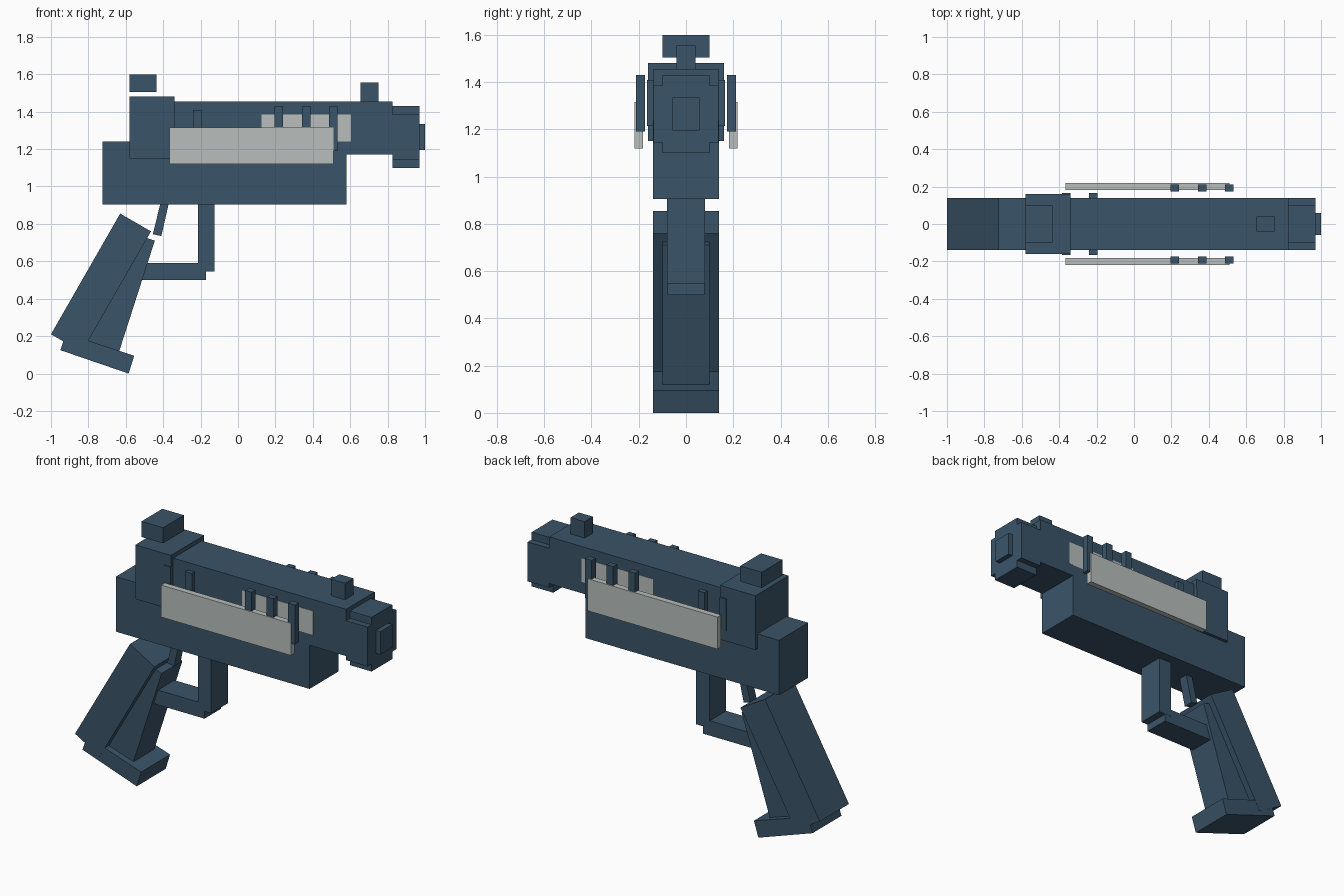
import bpy

cube = bpy.data.objects.get("Cube")
if cube:
    bpy.data.objects.remove(cube, do_unlink=True)


def material(name, rgb):
    m = bpy.data.materials.new(name)
    m.use_nodes = True
    m.diffuse_color = (*rgb, 1)
    bsdf = next(n for n in m.node_tree.nodes if n.type == 'BSDF_PRINCIPLED')
    bsdf.inputs["Base Color"].default_value = (*rgb, 1)
    return m


BLUE = material("slate_blue", (0.042, 0.088, 0.14))
GREY = material("pale_grey", (0.48, 0.52, 0.51))


def prism(name, outline, y0, y1, mat=BLUE):
    """Extrude a clockwise-from-top-left (x, z) outline from y0 to y1."""
    n = len(outline)
    verts = [(x, y, z) for y in (y0, y1) for x, z in outline]
    faces = [tuple(range(n))[::-1], tuple(range(n, 2 * n))]
    faces += [(i, (i + 1) % n, (i + 1) % n + n, i + n) for i in range(n)]
    mesh = bpy.data.meshes.new(name)
    mesh.from_pydata(verts, [], faces)
    mesh.materials.append(mat)
    mesh.update()
    obj = bpy.data.objects.new(name, mesh)
    bpy.context.scene.collection.objects.link(obj)
    return obj


def box(name, x0, x1, z0, z1, y0, y1, mat=BLUE):
    return prism(name, [(x0, z1), (x1, z1), (x1, z0), (x0, z0)], y0, y1, mat)


def centred(name, x0, x1, z0, z1, half):
    return box(name, x0, x1, z0, z1, -half, half)


def pair(name, x0, x1, z0, z1, inner, outer, mat=BLUE):
    box("right_" + name, x0, x1, z0, z1, -outer, -inner, mat)
    box("left_" + name, x0, x1, z0, z1, inner, outer, mat)


# Body
centred("lower_frame", -0.725, 0.58, 0.905, 1.24, 0.14)
centred("slide", -0.35, 0.825, 1.17, 1.455, 0.138)
centred("rear_block", -0.58, -0.34, 1.15, 1.48, 0.16)

# Muzzle
centred("muzzle_wide", 0.825, 0.97, 1.145, 1.385, 0.138)
centred("muzzle_tall", 0.825, 0.97, 1.1, 1.43, 0.1)
centred("muzzle_tip", 0.97, 1.0, 1.195, 1.335, 0.058)

# Sights
centred("rear_sight", -0.58, -0.435, 1.505, 1.6, 0.1)
centred("front_sight", 0.655, 0.75, 1.455, 1.555, 0.04)

# Side panels, ribs and inlays
pair("side_panel", -0.365, 0.51, 1.12, 1.315, 0.183, 0.219, GREY)
for i, x in enumerate((0.195, 0.342, 0.487)):
    pair(f"front_rib_{i + 1}", x, x + 0.045, 1.19, 1.43, 0.173, 0.212)
for i, x in enumerate((-0.385, -0.24)):
    pair(f"rear_rib_{i + 1}", x, x + 0.045, 1.215, 1.41, 0.13, 0.165)
pair("slide_inlay", 0.125, 0.605, 1.24, 1.385, 0.13, 0.14, GREY)

# Trigger and guard
centred("guard_post", -0.215, -0.125, 0.545, 0.91, 0.08)
centred("guard_bar", -0.53, -0.17, 0.5, 0.59, 0.079)
prism("trigger", [(-0.415, 0.91), (-0.37, 0.91), (-0.41, 0.735), (-0.455, 0.745)], -0.03, 0.03)

# Slanted grip
prism("grip_back", [(-0.63, 0.855), (-0.465, 0.76), (-0.835, 0.115), (-1.0, 0.21)], -0.14, 0.14)
prism("grip_front", [(-0.61, 0.765), (-0.445, 0.71), (-0.635, 0.12), (-0.8, 0.175)], -0.1, 0.1)
prism("grip_base", [(-0.92, 0.215), (-0.555, 0.095), (-0.585, 0.0), (-0.95, 0.125)], -0.139, 0.139)
